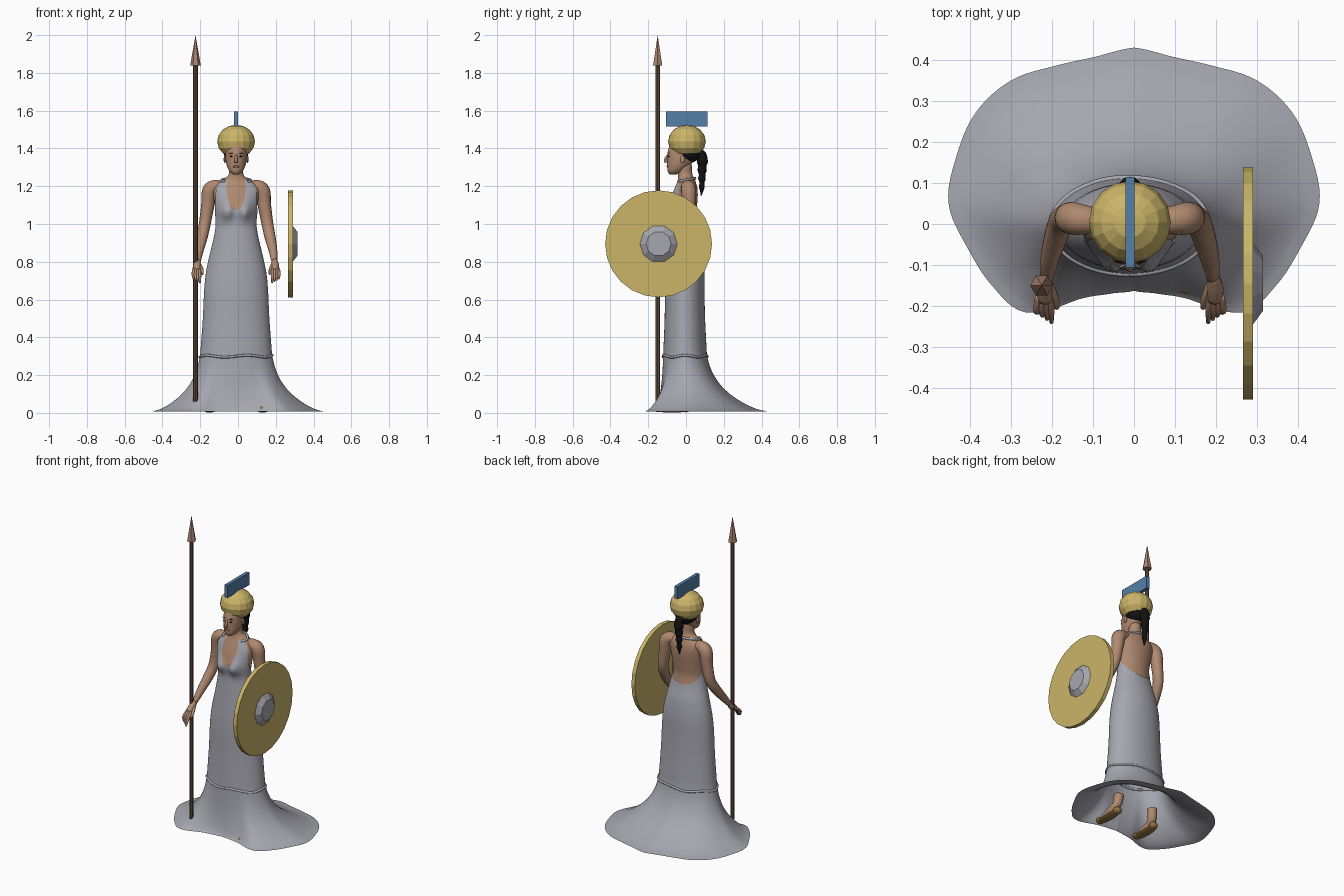
import bpy, bmesh
from math import sin, cos, pi, radians, exp
from mathutils import Vector, Matrix

cube = bpy.data.objects.get("Cube")
if cube:
    bpy.data.objects.remove(cube)

CX = -0.01  # body centre line


def material(name, rgb):
    m = bpy.data.materials.new(name)
    m.use_nodes = True
    m.diffuse_color = (*rgb, 1)
    m.node_tree.nodes["Principled BSDF"].inputs["Base Color"].default_value = (*rgb, 1)
    return m


CLOTH = material("grey cloth", (0.38, 0.38, 0.43))
SKIN = material("skin", (0.43, 0.25, 0.16))
GOLD = material("gold", (0.60, 0.46, 0.14))
BLUE = material("crest blue", (0.09, 0.21, 0.39))
WOOD = material("shaft brown", (0.13, 0.08, 0.05))
COPPER = material("copper", (0.40, 0.23, 0.17))
HAIR = material("black hair", (0.006, 0.006, 0.006))
LEATHER = material("sandal leather", (0.28, 0.17, 0.05))
LIPS = material("lips", (0.33, 0.14, 0.11))


def finish(name, bm, mat, smooth=True):
    bmesh.ops.recalc_face_normals(bm, faces=bm.faces)
    for f in bm.faces:
        f.smooth = smooth
    me = bpy.data.meshes.new(name)
    bm.to_mesh(me)
    bm.free()
    me.materials.append(mat)
    ob = bpy.data.objects.new(name, me)
    bpy.context.collection.objects.link(ob)
    return ob


def spline(rows, t):
    """Smooth interpolation of rows (key, values...) at key t."""
    if t <= rows[0][0]:
        return rows[0][1:]
    if t >= rows[-1][0]:
        return rows[-1][1:]
    i = max(k for k in range(len(rows) - 1) if rows[k][0] <= t)
    p, q = rows[i], rows[i + 1]
    o, r = rows[max(i - 1, 0)], rows[min(i + 2, len(rows) - 1)]
    h = q[0] - p[0]
    u = (t - p[0]) / h
    out = []
    for k in range(1, len(p)):
        m0 = (q[k] - o[k]) / (q[0] - o[0]) * h
        m1 = (r[k] - p[k]) / (r[0] - p[0]) * h
        d = q[k] - p[k]
        out.append(p[k] + u * (m0 + u * (3 * d - 2 * m0 - m1 + u * (m0 + m1 - 2 * d))))
    return out


def loft(name, rings, mat, caps=True):
    bm = bmesh.new()
    loops = [[bm.verts.new(p) for p in ring] for ring in rings]
    n = len(loops[0])
    for a, b in zip(loops, loops[1:]):
        for i in range(n):
            j = (i + 1) % n
            bm.faces.new((a[i], a[j], b[j], b[i]))
    if caps:
        bm.faces.new(loops[0])
        bm.faces.new(loops[-1])
    return finish(name, bm, mat)


def tube(name, pts, mat, ref=(0, 1, 0), sides=12, steps=4):
    rows = [(i, *p) for i, p in enumerate(pts)]
    path = [spline(rows, i / steps) for i in range((len(pts) - 1) * steps + 1)]
    centres = [Vector(p[:3]) for p in path]
    rings = []
    for i, c in enumerate(centres):
        t = (centres[min(i + 1, len(path) - 1)] - centres[max(i - 1, 0)]).normalized()
        u = t.cross(Vector(ref)).normalized()
        v = t.cross(u)
        rings.append([c + path[i][3] * (u * cos(a) + v * sin(a))
                      for a in (2 * pi * k / sides for k in range(sides))])
    return loft(name, rings, mat)


def ball(name, loc, radii, mat, seg=20, rings=12, smooth=True):
    bm = bmesh.new()
    bmesh.ops.create_uvsphere(bm, u_segments=seg, v_segments=rings, radius=1,
                              matrix=Matrix.Translation(loc) @ Matrix.Diagonal((*radii, 1)))
    return finish(name, bm, mat, smooth)


def cone(name, loc, r1, r2, depth, sides, mat, axis="Z", turn=0):
    bm = bmesh.new()
    rot = Matrix.Rotation(pi / 2, 4, "Y") if axis == "X" else Matrix.Identity(4)
    bmesh.ops.create_cone(bm, cap_ends=True, segments=sides, radius1=r1, radius2=r2, depth=depth,
                          matrix=Matrix.Translation(loc) @ rot @ Matrix.Rotation(turn, 4, "Z"))
    return finish(name, bm, mat, False)


# Body sections: height, half width, front y, back y
BODY = [(.30, .185, -.115, .105), (.5, .17, -.107, .095), (.65, .163, -.105, .092),
        (.75, .153, -.10, .092), (.85, .131, -.092, .08), (.93, .112, -.086, .06),
        (1.0, .102, -.082, .048), (1.07, .108, -.088, .055), (1.14, .118, -.078, .062),
        (1.19, .122, -.06, .06), (1.22, .098, -.048, .052), (1.24, .06, -.042, .045),
        (1.26, .04, -.042, .034), (1.32, .036, -.045, .03)]
# Skirt flare by height, and hem radius by angle from the front
FLARE = [(.008, 1), (.014, .9), (.02, .83), (.05, .62), (.1, .38), (.15, .22),
         (.2, .115), (.25, .045), (.3, 0)]
HEM = [(15 * i, r) for i, r in enumerate(
    (.213, .228, .27, .375, .4, .42, .452, .448, .445, .424, .387, .37, .38))]
# Upper edge of the dress by angle from the front
NECKLINE = [(0, 1.075), (12, 1.085), (20, 1.12), (25, 1.2), (28, 1.225), (45, 1.228),
            (52, 1.2), (65, 1.12), (85, 1.06), (110, 1.02), (140, .97), (180, .945)]


def section(rows, a, z, off=0):
    rx, f, b = spline(rows, z)
    return Vector((CX + (rx + off) * sin(a), (f + b) / 2 - ((b - f) / 2 + off) * cos(a), z))


def body(a, z, off=0):
    p = section(BODY, a, z, off)
    if cos(a) > 0:  # bust
        p.y -= .036 * cos(a) * sum(
            exp(-((p.x - CX - s * .053) / .034) ** 2 - ((z - 1.065) / .04) ** 2) for s in (-1, 1))
    if z < .3:  # flared train
        w = spline(FLARE, z)[0]
        r = spline(HEM, fold(a))[0]
        p = p.lerp(Vector((r * sin(a), .05 - r * cos(a), z)), w)
    return p


def fold(a):
    d = a * 180 / pi % 360
    return min(d, 360 - d)


# Dress: one continuous shell from hem to neckline
COLS = 144
angles = [2 * pi * i / COLS for i in range(COLS)]
levels = [k[0] for k in FLARE] + [.035, .075, .125, .175, .225] + [.35 + .05 * i for i in range(11)]
levels.sort()
rings = [[body(a, z, .006) for a in angles] for z in levels]
for i in range(1, 19):
    rings.append([body(a, .85 + (spline(NECKLINE, fold(a))[0] - .85) * i / 18, .006) for a in angles])
loft("dress", rings, CLOTH, caps=False)

# Piping above the flare and halter strap behind the neck
band = []
for i in range(49):
    a = 2 * pi * i / 48
    band.append((*body(a, .3 + .005 * sin(5 * a), .007), .007))
tube("dress_piping", band, CLOTH, ref=(0, 0, 1), sides=8, steps=2)
strap = []
for i in range(13):
    a = radians(38 + 284 * i / 12)
    strap.append((*body(a, 1.224 + .018 * sin(pi * i / 12), .004), .007))
tube("halter_strap", strap, CLOTH, ref=(0, 0, 1), sides=8)

# Torso and neck
loft("torso", [[body(a, .87 + .0125 * i) for a in angles[::3]] for i in range(37)], SKIN)

# Head
HEAD = [(1.262, .014, -.085, -.05), (1.275, .032, -.096, -.02), (1.30, .046, -.099, .01),
        (1.33, .054, -.1, .04), (1.37, .057, -.099, .06), (1.40, .056, -.092, .062),
        (1.43, .05, -.08, .055), (1.46, .03, -.05, .03)]
loft("head", [[section(HEAD, a, 1.262 + .0066 * i) for a in angles[::4]] for i in range(31)], SKIN)
tube("nose", [(CX, -.094, 1.368, .005), (CX, -.108, 1.342, .008), (CX, -.104, 1.326, .009)], SKIN)
ball("mouth", (CX, -.097, 1.304), (.017, .006, .006), LIPS)
for side, s in (("left", 1), ("right", -1)):
    ball(side + "_eye", (CX + s * .023, -.0915, 1.358), (.010, .005, .004), HAIR)
    ball(side + "_eyebrow", (CX + s * .024, -.0905, 1.375), (.014, .005, .002), HAIR)
    ball(side + "_ear", (CX + s * .06, -.018, 1.342), (.006, .012, .02), SKIN)

# Hair and braided ponytail
ball("hair", (CX, .012, 1.375), (.065, .066, .052), HAIR)
tail = [(CX, .055, 1.385, .016), (CX, .08, 1.37, .024)]
for i in range(9):
    tail.append((CX, .087 - .0005 * i, 1.35 - .022 * i, (.031 if i % 2 else .026) - .0022 * i))
tail.append((CX, .08, 1.15, .003))
tube("ponytail", tail, HAIR)

# Helmet and crest
ball("helmet", (CX, .005, 1.437), (.1, .1, .088), GOLD, 16, 8, smooth=False)
bm = bmesh.new()
bmesh.ops.create_cube(bm, size=1, matrix=Matrix.Translation((CX, .004, 1.555))
                      @ Matrix.Diagonal((.022, .22, .08, 1)))
finish("helmet_crest", bm, BLUE, False)

# Arms, hands and feet
for side, s in (("left", 1), ("right", -1)):
    def limb(name, pts, mat=SKIN, sides=12):
        tube(side + "_" + name, [(CX + s * x, y, z, r) for x, y, z, r in pts], mat, sides=sides)

    limb("arm", [(.07, .008, 1.195, .03), (.11, .01, 1.197, .036), (.14, .014, 1.175, .04),
                 (.15, .016, 1.1, .035), (.166, .008, 1.0, .031), (.18, -.03, .93, .029),
                 (.195, -.085, .86, .023), (.203, -.135, .80, .015)], sides=16)
    limb("palm", [(.203, -.128, .81, .014), (.207, -.155, .78, .021), (.207, -.185, .755, .018)])
    for i in range(4):
        x = .195 + .009 * i
        limb("finger_%d" % (i + 1), [(x, -.175, .765, .009), (x + .003 * (i - 1), -.21, .735, .008),
                                     (x + .002 * i - .004, -.24 + .008 * i, .69 + .006 * i, .005)], sides=8)
    limb("thumb", [(.196, -.15, .785, .011), (.182, -.18, .76, .009), (.178, -.205, .735, .006)], sides=8)
    limb("foot", [(.14, -.15, .022, .012), (.14, -.1, .03, .022), (.14, -.04, .045, .026),
                  (.132, -.005, .075, .027), (.125, 0, .13, .03)])
    ball(side + "_sandal_sole", (CX + s * .14, -.075, .012), (.032, .095, .010), LEATHER)
    ball(side + "_sandal_toe", (CX + s * .14, -.152, .022), (.025, .018, .018), LEATHER)
    ball(side + "_sandal_heel", (CX + s * .136, .0, .025), (.026, .025, .022), LEATHER)

# Spear in the right hand
cone("spear_shaft", (-.225, -.15, .95), .012, .012, 1.78, 8, WOOD)
cone("spear_tip", (-.225, -.15, 1.92), .028, 0, .16, 6, COPPER, turn=pi / 6)

# Shield at the left side, facing outward
cone("shield", (.278, -.145, .895), .283, .283, .025, 24, GOLD, "X")
cone("shield_boss", (.3025, -.145, .895), .1, .066, .025, 10, CLOTH, "X")
